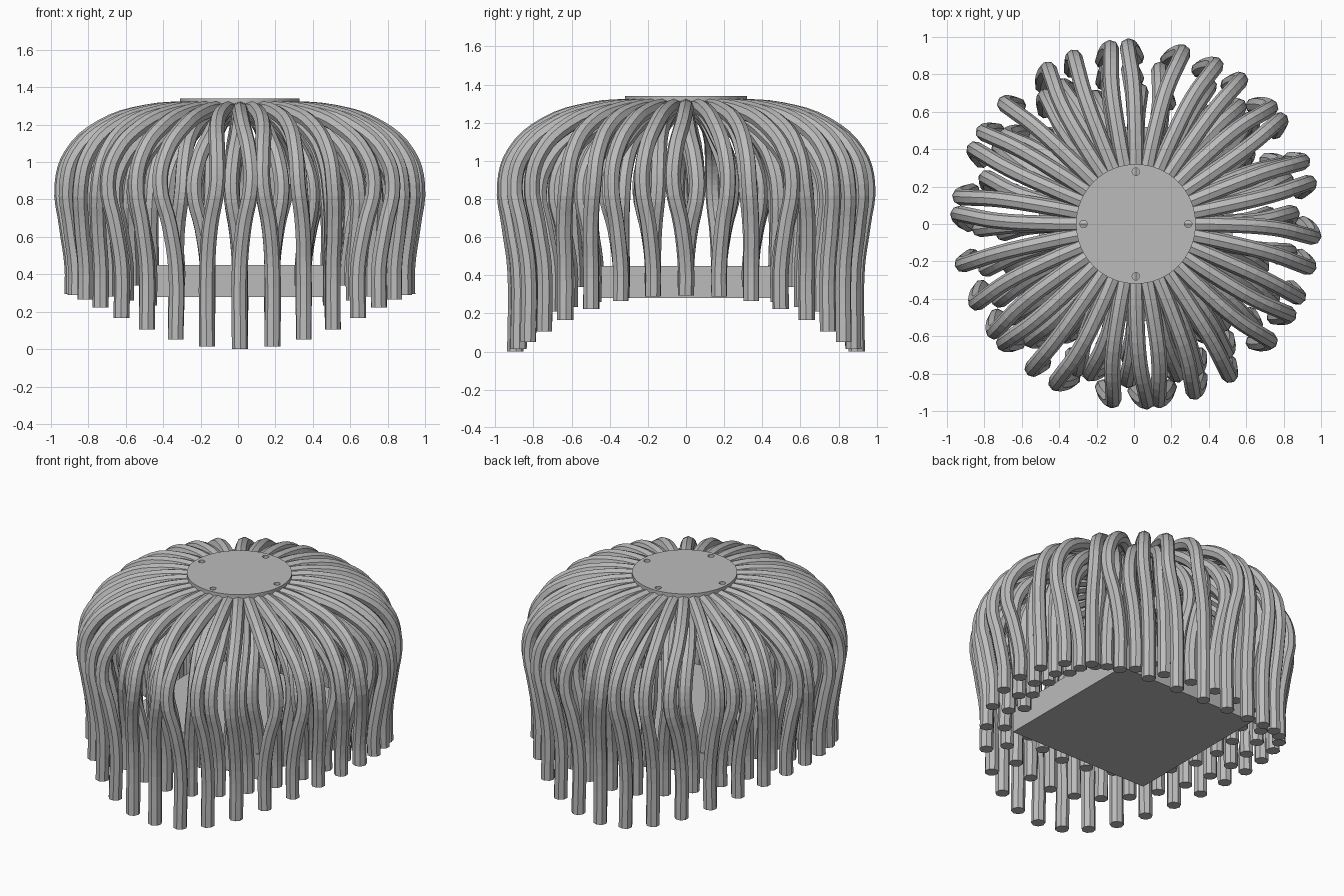
import bpy, math, random
from mathutils import Vector

random.seed(5)
if "Cube" in bpy.data.objects:
    bpy.data.objects.remove(bpy.data.objects["Cube"], do_unlink=True)

TUBE_RADIUS = 0.043
AXIS_X = 0.01

grey = bpy.data.materials.new("plain grey")
grey.use_nodes = True
grey.diffuse_color = (0.5, 0.5, 0.5, 1)
grey.node_tree.nodes["Principled BSDF"].inputs["Base Color"].default_value = (0.5, 0.5, 0.5, 1)


def finish(obj, name):
    obj.name = name
    obj.data.name = name
    obj.data.materials.clear()
    obj.data.materials.append(grey)
    return obj


def hanging_tube(name, angle, profile, sway, end_z):
    """Tube over a (radius, height, sway share) profile, ending in a straight drop."""
    curve = bpy.data.curves.new(name, "CURVE")
    curve.dimensions = "3D"
    curve.bevel_depth = TUBE_RADIUS
    curve.bevel_resolution = 2
    curve.use_fill_caps = True
    curve.resolution_u = 4
    spline = curve.splines.new("BEZIER")
    stations = profile + [(profile[-1][0], end_z, 0)]
    spline.bezier_points.add(len(stations) - 1)
    for point, (r, z, share) in zip(spline.bezier_points, stations):
        a = angle + sway * share
        point.co = Vector((AXIS_X + r * math.sin(a), -r * math.cos(a), z))
        point.handle_left_type = point.handle_right_type = "AUTO"
    helper = bpy.data.objects.new(name, curve)
    bpy.context.collection.objects.link(helper)
    graph = bpy.context.evaluated_depsgraph_get()
    mesh = bpy.data.meshes.new_from_object(helper.evaluated_get(graph))
    bpy.data.objects.remove(helper, do_unlink=True)
    tube = bpy.data.objects.new(name, mesh)
    bpy.context.collection.objects.link(tube)
    for face in mesh.polygons:
        face.use_smooth = False
    finish(tube, name)


# Three evenly spaced rings of tubes, the lower ends cut to an arch that drops at front and back
outer = [(0.24, 1.285, 0), (0.5, 1.265, 0.1), (0.74, 1.185, 0.4), (0.9, 1.04, 0.9),
         (0.95, 0.88, 1), (0.925, 0.66, 0.35), (0.895, 0.44, 0)]
middle = [(0.24, 1.265, 0), (0.46, 1.23, 0.1), (0.66, 1.13, 0.4), (0.79, 0.99, 0.9),
          (0.835, 0.84, 1), (0.81, 0.64, 0.35), (0.78, 0.44, 0)]
inner = [(0.24, 1.25, 0), (0.42, 1.2, 0.1), (0.58, 1.09, 0.4), (0.68, 0.95, 0.9),
         (0.71, 0.81, 1), (0.69, 0.62, 0.35), (0.67, 0.44, 0)]
rings = (("outer", 32, outer, 0.295, 0.295), ("middle", 28, middle, 0.295, 0.11),
         ("inner", 24, inner, 0.34, 0))
for ring, count, profile, side_z, drop in rings:
    for i in range(count):
        angle = math.tau * i / count
        sway = random.choice((-1, 1)) * random.uniform(0.03, 0.075)
        end_z = side_z - drop * abs(math.cos(angle)) ** 2.4
        hanging_tube(f"{ring}_tube_{i + 1}", angle, profile, sway, end_z)

# Round top plate with four screw holes
bpy.ops.mesh.primitive_cylinder_add(vertices=64, radius=0.32, depth=0.03,
                                    location=(AXIS_X, 0, 1.325))
plate = finish(bpy.context.object, "top_plate")
for i in range(4):
    a = math.tau * i / 4
    bpy.ops.mesh.primitive_cylinder_add(
        vertices=16, radius=0.02, depth=0.04,
        location=(AXIS_X + 0.28 * math.cos(a), 0.28 * math.sin(a), 1.34))
    cutter = finish(bpy.context.object, f"screw_hole_cutter_{i + 1}")
    cutter.hide_render = True
    cutter.hide_set(True)
    cut = plate.modifiers.new(f"screw_hole_{i + 1}", "BOOLEAN")
    cut.operation = "DIFFERENCE"
    cut.object = cutter

# Square body inside the tubes
bpy.ops.mesh.primitive_cube_add(size=1, location=(AXIS_X, 0, 0.365))
body = finish(bpy.context.object, "square_body")
body.scale = (1.035, 1.035, 0.17)
